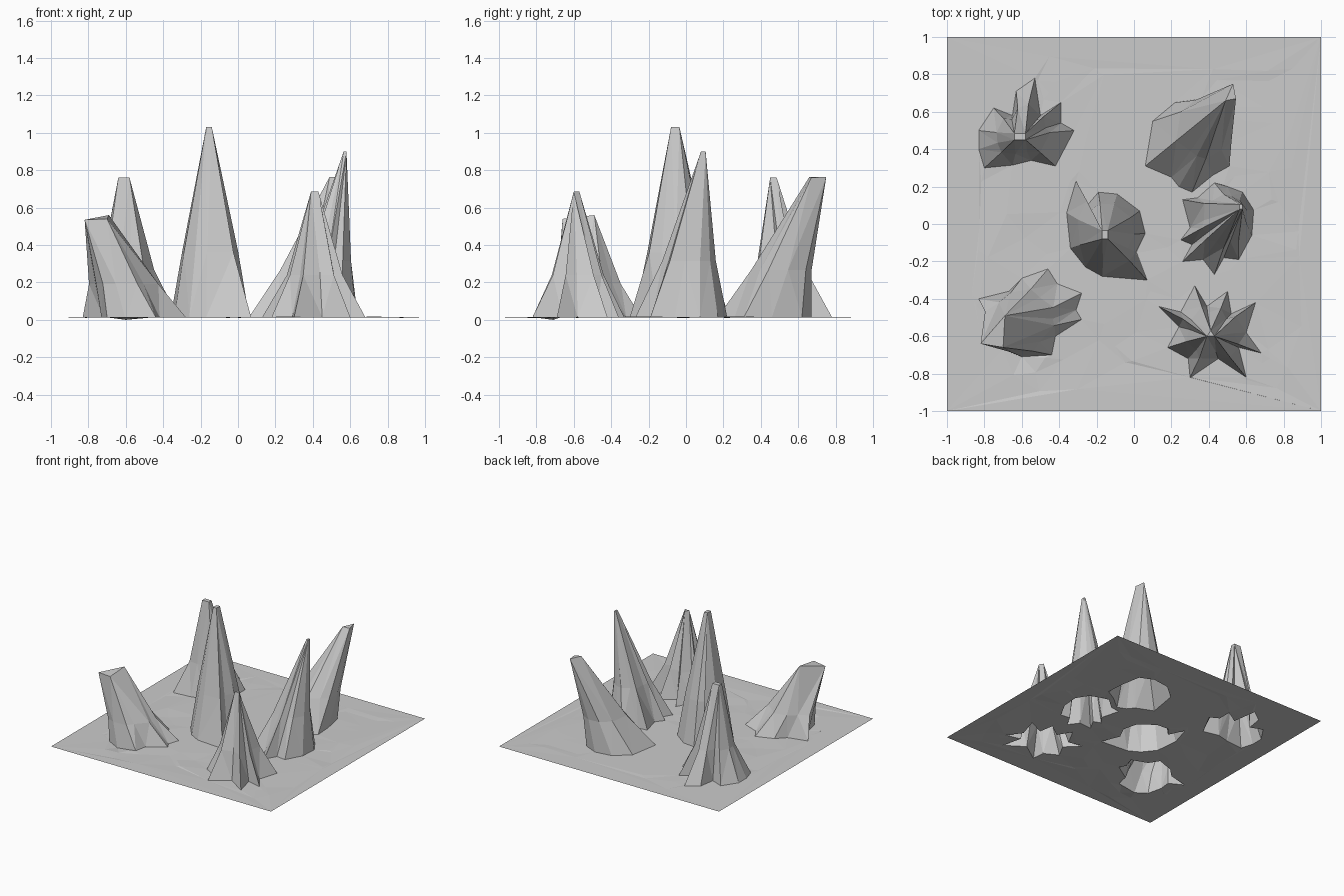
import bpy, bmesh, random
from mathutils import Vector
from mathutils.geometry import delaunay_2d_cdt

if "Cube" in bpy.data.objects:
    bpy.data.objects.remove(bpy.data.objects["Cube"])

random.seed(4)


def ground_z(x, y):
    # flat, with one small dent beside the front left rock
    d = (Vector((x, y)) - Vector((-0.6, -0.71))).length
    return 0.015 - 0.015 * max(0, 1 - d / 0.12)


def finish(name, bm):
    bmesh.ops.recalc_face_normals(bm, faces=bm.faces)
    me = bpy.data.meshes.new(name)
    bm.to_mesh(me)
    bm.free()
    ob = bpy.data.objects.new(name, me)
    bpy.context.collection.objects.link(ob)


outlines = []


def rock(name, outline, tips, grip=0.3, level=0.35):
    """Hollow spike: jagged foot, rounder waist ring, tiny tip polygon."""
    pts = [Vector(p) for p in outline]
    n = len(pts)
    if sum(pts[i - 1].cross(pts[i]) for i in range(n)) < 0:
        pts.reverse()
    outlines.append(pts)
    tips = [Vector(t) for t in tips]
    base = sum(pts, Vector((0, 0))) / n
    top = sum(tips, Vector()) / len(tips)
    mean = sum((p - base).length for p in pts) / n
    bm = bmesh.new()
    foot, waist, tip = [], [], []
    tv = [bm.verts.new(t) for t in tips]
    mid = base.lerp(top.xy, level)
    for p in pts:
        d = p - base
        q = mid + d.normalized() * (0.35 * d.length + grip * mean)
        foot.append(bm.verts.new((p.x, p.y, ground_z(*p))))
        waist.append(bm.verts.new((q.x, q.y, top.z * level)))
        tip.append(max(tv, key=lambda v: (v.co.xy - top.xy).dot(d)))
    for lo, hi in ((foot, waist), (waist, tip)):
        for i in range(n):
            loop = [lo[i - 1], lo[i], hi[i], hi[i - 1]]
            bm.faces.new(list(dict.fromkeys(loop)))
    cap = list(dict.fromkeys(tip))
    if len(cap) > 2:
        bm.faces.new(cap)
    bmesh.ops.triangulate(bm, faces=[f for f in bm.faces if len(f.verts) > 3])
    finish(name, bm)


# Six rocks
rock("centre_rock",
     [(-.31, .23), (-.25, .1), (-.19, .17), (-.09, .16), (.03, .07), (.06, -.05),
      (.01, -.15), (.07, -.3), (-.17, -.28), (-.26, -.23), (-.34, -.13), (-.36, .06)],
     [(-.17, -.08, 1.03), (-.14, -.08, 1.03), (-.14, -.035, 1.03), (-.17, -.035, 1.03)], .35)

rock("back_right_rock",
     [(.06, .31), (.1, .55), (.22, .65), (.36, .67), (.47, .62), (.5, .46),
      (.51, .31), (.42, .26), (.31, .17), (.24, .2), (.2, .25)],
     [(.49, .66, .765), (.545, .67, .76), (.53, .75, .765)], .32)

rock("right_rock",
     [(.25, -.085), (.3, -.02), (.26, .13), (.34, .14), (.43, .22), (.5, .2),
      (.58, .17), (.64, .075), (.63, -.06), (.56, -.19), (.48, -.18),
      (.43, -.27), (.37, -.19), (.26, -.2), (.31, -.11)],
     [(.565, .08, .9), (.58, .08, .9), (.58, .105, .9), (.565, .105, .9)], .28)

rock("front_right_rock",
     [(.13, -.44), (.25, -.47), (.325, -.33), (.39, -.44), (.5, -.36), (.52, -.48),
      (.65, -.42), (.6, -.58), (.68, -.69), (.56, -.66), (.6, -.82), (.45, -.72),
      (.3, -.82), (.29, -.72), (.18, -.66), (.24, -.55)],
     [(.39, -.6, .685), (.43, -.6, .685), (.41, -.57, .685)], .26)

rock("front_left_rock",
     [(-.46, -.24), (-.41, -.32), (-.28, -.37), (-.31, -.46), (-.28, -.51), (-.42, -.6),
      (-.44, -.7), (-.6, -.71), (-.7, -.67), (-.73, -.55), (-.72, -.46),
      (-.83, -.4), (-.67, -.36), (-.6, -.29)],
     [(-.82, -.64, .535), (-.7, -.66, .54), (-.69, -.49, .56)], .4)

rock("back_left_rock",
     [(-.83, .5), (-.75, .62), (-.65, .58), (-.63, .71), (-.53, .78), (-.5, .58),
      (-.39, .65), (-.39, .54), (-.32, .5), (-.42, .31), (-.55, .34),
      (-.65, .315), (-.8, .3), (-.83, .4)],
     [(-.64, .45, .76), (-.58, .45, .76), (-.58, .485, .76), (-.64, .485, .76)], .25)

# Ground sheet with an opening under each hollow rock
coords = [Vector(c) for c in ((-1, -1), (1, -1), (1, 1), (-1, 1))]
loops = []
for pts in outlines:
    loops.append(list(range(len(coords), len(coords) + len(pts))))
    coords += pts
fixed = len(coords)
coords += [Vector((random.uniform(-.9, .9), random.uniform(-.9, .9))) for _ in range(90)]
vs, _, fs, ov, _, of = delaunay_2d_cdt(coords, [], loops, 0, 1e-5)
bm = bmesh.new()
verts = []
for v, src in zip(vs, ov):
    wobble = random.uniform(-.004, .002) if src and min(src) >= fixed else 0
    verts.append(bm.verts.new((v.x, v.y, ground_z(*v) + wobble)))
for f, src in zip(fs, of):
    if not src:
        bm.faces.new([verts[i] for i in f])
bmesh.ops.delete(bm, geom=[v for v in bm.verts if not v.link_faces], context='VERTS')
finish("ground_sheet", bm)
if (m := bpy.data.meshes["ground_sheet"]).polygons[0].normal.z < 0:
    m.flip_normals()
